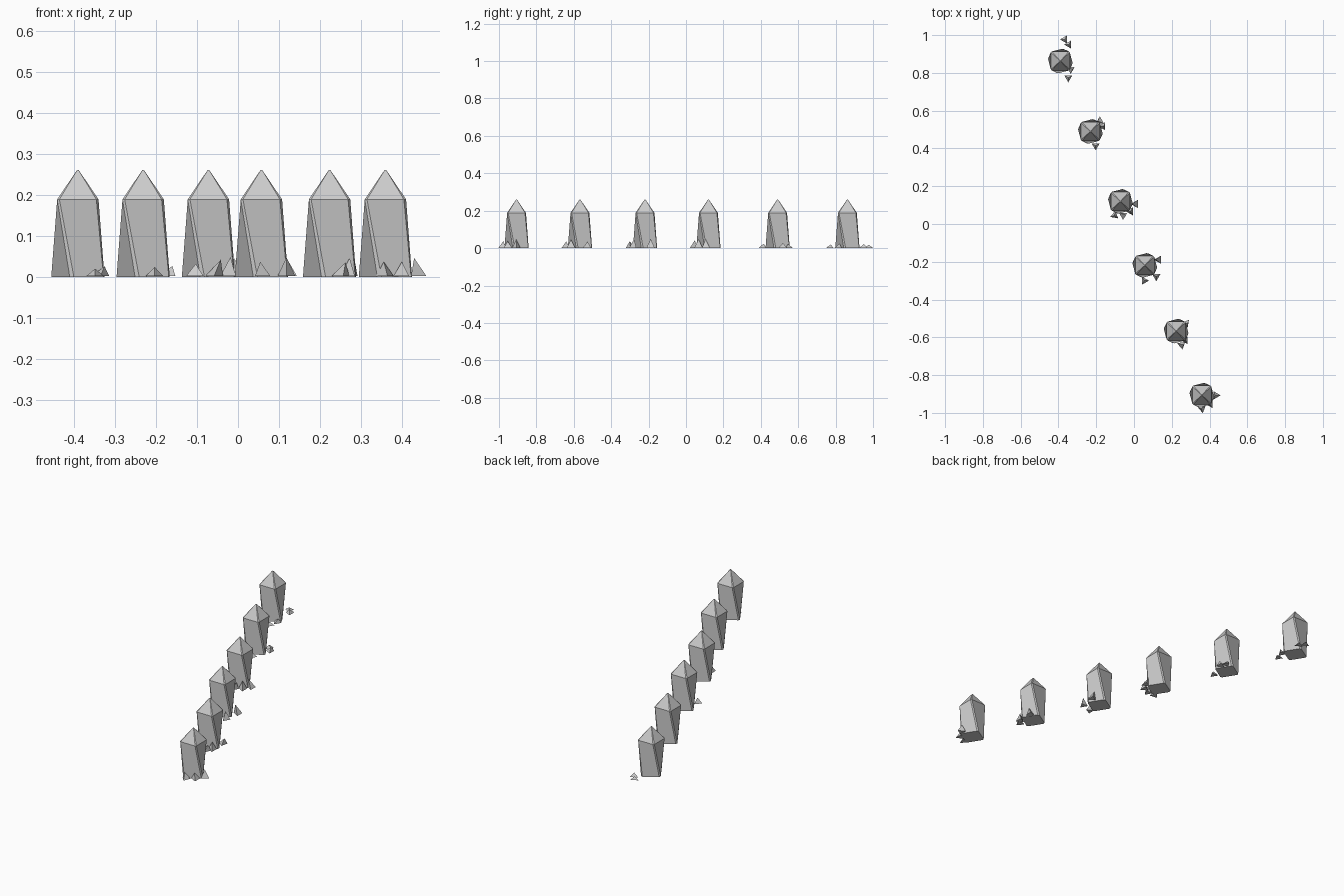
import bpy, bmesh
from math import sin, cos, radians


def make_object(name, verts, faces):
    bm = bmesh.new()
    vs = [bm.verts.new(v) for v in verts]
    for f in faces:
        bm.faces.new([vs[i] for i in f])
    bmesh.ops.recalc_face_normals(bm, faces=bm.faces)
    me = bpy.data.meshes.new(name)
    bm.to_mesh(me)
    bm.free()
    ob = bpy.data.objects.new(name, me)
    bpy.context.collection.objects.link(ob)
    return ob


# Chamfered square rings: (radius, z, rotation of the corners, half chamfer angle)
RINGS = [(0.0655, 0.0, 77, 4.5), (0.0675, 0.189, 45, 3.2), (0.003, 0.26, 45, 5)]


def crystal(name, x, y):
    verts = []
    for r, z, rot, c in RINGS:
        for k in range(4):
            for s in (-c, c):
                a = radians(rot + 90 * k + s)
                verts.append((r * cos(a), r * sin(a), z))
    faces = [list(range(8)), list(range(16, 24))]
    for lv in (0, 8):
        for i in range(8):
            j = (i + 1) % 8
            faces.append([lv + i, lv + j, lv + 8 + j, lv + 8 + i])
    make_object(name, verts, faces).location = (x, y, 0)


# Small three-sided splinter with its apex leaning toward dx
def shard(name, x, y, turn, h, dx):
    r = 0.025
    verts = [(r * cos(radians(turn + 120 * k)), r * sin(radians(turn + 120 * k)), 0.002)
             for k in range(3)]
    verts.append((dx, 0, h))
    make_object(name, verts, [(0, 1, 2), (0, 1, 3), (1, 2, 3), (2, 0, 3)]).location = (x, y, 0)


# Row of crystals
CENTRES = [(-0.39, 0.863), (-0.231, 0.49), (-0.072, 0.12),
           (0.057, -0.219), (0.223, -0.567), (0.359, -0.906)]
for n, (x, y) in enumerate(CENTRES):
    crystal(f"crystal_{n + 1}", x, y)

# Splinters around the bases: x, y, turn, height, apex lean
SHARDS = [
    (-0.367, 0.977, 60, 0.018, 0.0), (-0.345, 0.95, 300, 0.022, 0.0),
    (-0.335, 0.82, 30, 0.026, 0.01), (-0.348, 0.775, 270, 0.02, 0.0),
    (-0.181, 0.545, 90, 0.022, -0.01), (-0.165, 0.518, 300, 0.027, 0.005),
    (-0.203, 0.415, 270, 0.024, 0.0),
    (0.008, 0.106, 180, 0.046, -0.018), (-0.018, 0.067, 300, 0.049, 0.0),
    (-0.058, 0.047, 30, 0.042, 0.016), (-0.103, 0.046, 200, 0.032, 0.0),
    (0.131, -0.189, 60, 0.05, -0.015), (0.118, -0.278, 270, 0.048, 0.0),
    (0.054, -0.3, 0, 0.037, 0.0),
    (0.275, -0.527, 50, 0.036, 0.01), (0.272, -0.615, 300, 0.046, 0.0),
    (0.252, -0.64, 160, 0.036, 0.01),
    (0.434, -0.907, 0, 0.046, -0.005), (0.404, -0.953, 300, 0.037, -0.005),
    (0.36, -0.977, 280, 0.037, -0.005),
]
for n, s in enumerate(SHARDS):
    shard(f"shard_{n + 1}", *s)
